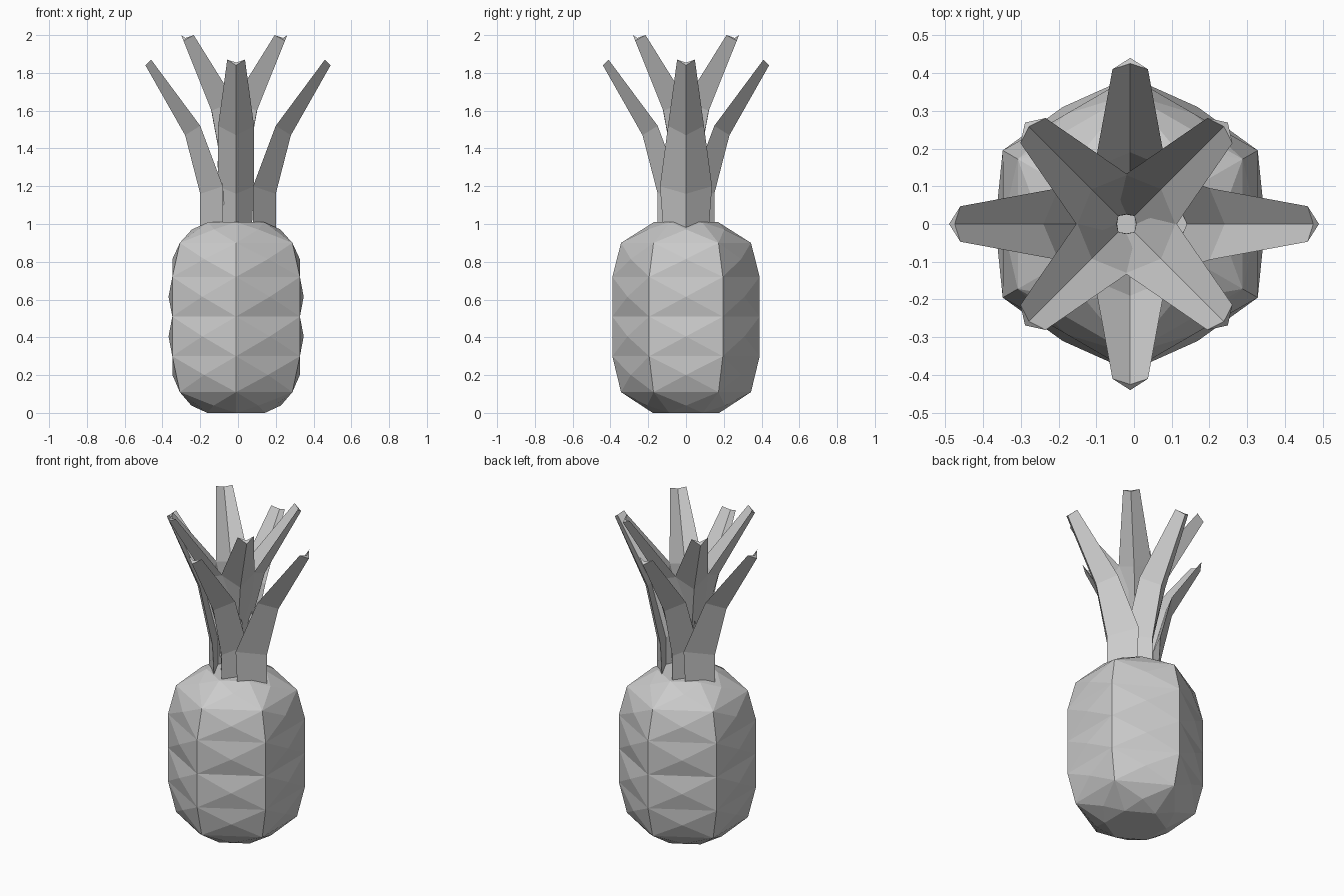
import bpy, bmesh, math
from mathutils import Matrix, Vector

cube = bpy.data.objects.get("Cube")
if cube:
    bpy.data.objects.remove(cube, do_unlink=True)

grey = bpy.data.materials.new("plain_grey")
grey.use_nodes = True
colour = (0.6, 0.6, 0.6, 1)
grey.diffuse_color = colour
grey.node_tree.nodes["Principled BSDF"].inputs["Base Color"].default_value = colour


def finish(name, bm):
    bmesh.ops.recalc_face_normals(bm, faces=bm.faces)
    mesh = bpy.data.meshes.new(name)
    bm.to_mesh(mesh)
    bm.free()
    mesh.materials.append(grey)
    obj = bpy.data.objects.new(name, mesh)
    bpy.context.collection.objects.link(obj)
    return obj


def loft(bm, rings):
    """Join closed rings of points; return the side faces."""
    loops = [[bm.verts.new(p) for p in ring] for ring in rings]
    sides = []
    for low, high in zip(loops, loops[1:]):
        for i in range(len(low)):
            j = (i + 1) % len(low)
            sides.append(bm.faces.new((low[i], low[j], high[j], high[i])))
    bm.faces.new(loops[0][::-1])
    bm.faces.new(loops[-1])
    return sides


# Six-sided fruit: every side cell is raised to a shallow pyramid
profile = [(0.176, 0), (0.344, 0.11), (0.39, 0.3), (0.39, 0.51),
           (0.39, 0.72), (0.344, 0.9), (0.17, 1.01)]
bm = bmesh.new()
corners = [math.radians(30 + 60 * k) for k in range(6)]
cells = loft(bm, [[(r * math.cos(a) - 0.01, r * math.sin(a), z) for a in corners]
                  for r, z in profile])
bmesh.ops.recalc_face_normals(bm, faces=bm.faces)
for face in cells:
    peak = face.calc_center_median() + face.normal * 0.02
    bmesh.ops.poke(bm, faces=[face])["verts"][0].co = peak
finish("fruit_body", bm)

# Leaf section: outer ridge (r, z), inner edge (r, z), half width
leaf_rings = [((0.20, 0.97), (0.08, 1.01), 0.085),
              ((0.20, 1.16), (0.08, 1.20), 0.095),
              ((0.28, 1.47), (0.20, 1.52), 0.095),
              ((0.49, 1.84), (0.46, 1.87), 0.047)]


def leaf(name, angle, shift, lift, centre, base_width=1.0):
    """Bent leaf with a chevron section, pointing out at the given angle."""
    rings = []
    turn = Matrix.Rotation(math.radians(angle), 3, 'Z')
    for i, (ridge, edge, w) in enumerate(leaf_rings):
        if i < 2:
            w *= base_width
        valley = [(a + b) / 2 for a, b in zip(ridge, edge)]
        points = [(ridge, 0), (edge, w), (valley, 0), (edge, -w)]
        rings.append([turn @ Vector((r + shift, y, z + lift)) + Vector((centre, 0, 0))
                      for (r, z), y in points])
    bm = bmesh.new()
    loft(bm, rings)
    finish(name, bm)


# Lower crown leaves
leaf("left_leaf", 0, 0, 0, 0, 1.45)
leaf("right_leaf", 180, 0, 0, 0, 1.45)
leaf("front_leaf", -90, -0.05, 0, -0.01)
leaf("back_leaf", 90, -0.05, 0, -0.01)

# Taller diagonal crown leaves
for name, angle in (("back_left", 45), ("back_right", 135),
                    ("front_right", 225), ("front_left", 315)):
    leaf(name + "_tall_leaf", angle, -0.11, 0.13, -0.02)
